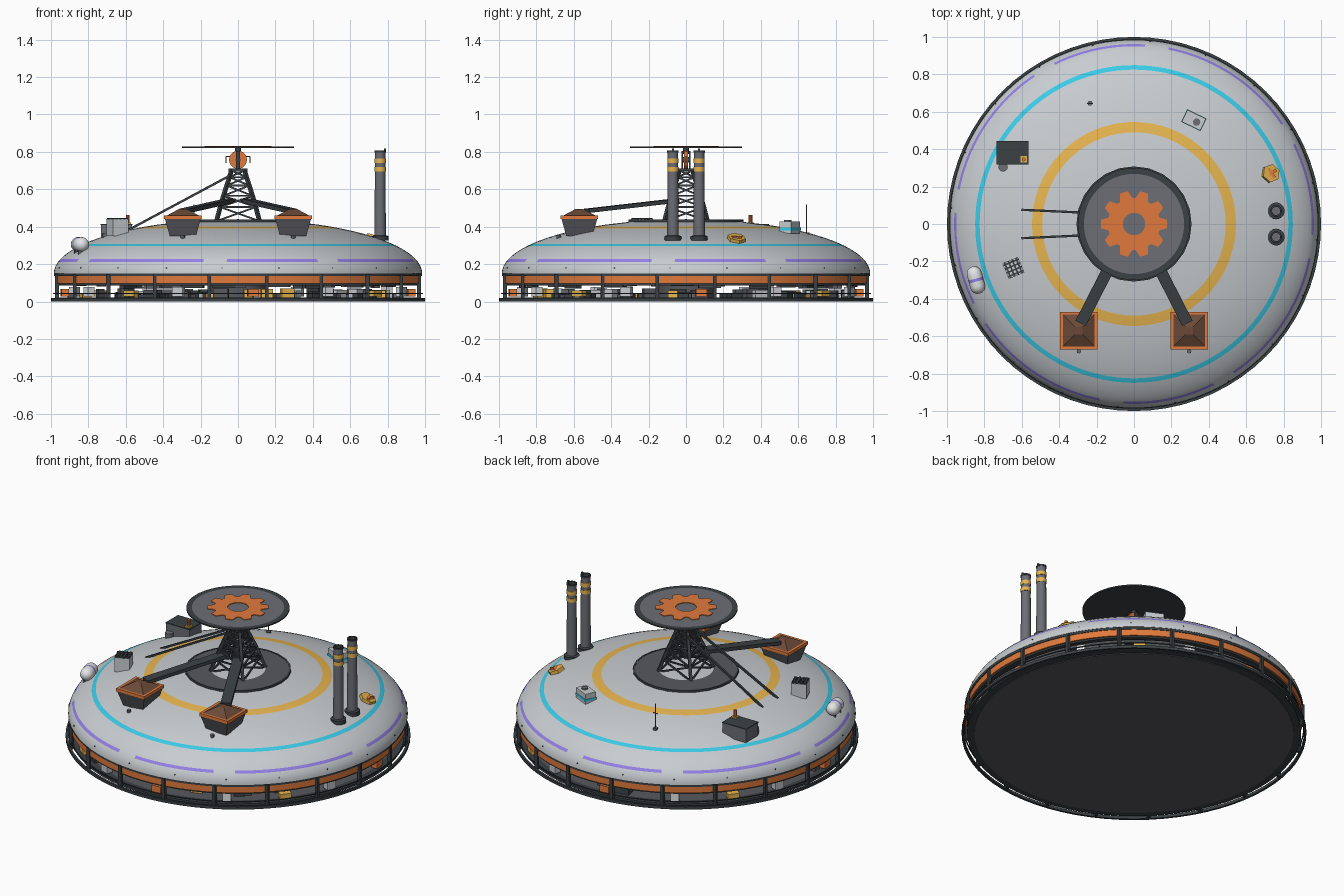
import bpy, bmesh, math, random
from math import sin, cos, pi, sqrt, radians
from mathutils import Vector, Matrix

if "Cube" in bpy.data.objects:
    bpy.data.objects.remove(bpy.data.objects["Cube"])
random.seed(4)

def material(name, hexcode):
    srgb = [int(hexcode[i:i + 2], 16) / 255 for i in (0, 2, 4)]
    col = [c / 12.92 if c < 0.04 else ((c + 0.055) / 1.055) ** 2.4 for c in srgb] + [1]
    m = bpy.data.materials.new(name)
    m.use_nodes = True
    m.diffuse_color = col
    m.node_tree.nodes["Principled BSDF"].inputs["Base Color"].default_value = col
    return m

SHELL = material("shell grey", "C8CDD1")
DARK = material("dark steel", "3B4144")
FLOOR = material("charcoal", "57585D")
GREY = material("mid grey", "6C6E75")
ORANGE = material("orange", "E07A3C")
GOLD = material("gold", "E8B650")
CYAN = material("cyan", "3CCFEC")
PURPLE = material("purple", "9A86F0")
BROWN = material("brown", "6B4A38")
WHITE = material("off white", "E4E6E7")

def finish(name, bm, mats, smooth=False, rule=None, loc=(0, 0, 0), rot=(0, 0, 0)):
    bmesh.ops.remove_doubles(bm, verts=bm.verts, dist=1e-5)
    bmesh.ops.recalc_face_normals(bm, faces=bm.faces)
    bm.normal_update()
    mesh = bpy.data.meshes.new(name)
    for m in mats:
        mesh.materials.append(m)
    if rule:
        for f in bm.faces:
            f.material_index = rule(f.calc_center_median(), f.normal)
    bm.to_mesh(mesh)
    bm.free()
    ob = bpy.data.objects.new(name, mesh)
    ob.location, ob.rotation_euler = loc, rot
    bpy.context.collection.objects.link(ob)
    if smooth:
        bpy.ops.object.select_all(action='DESELECT')
        ob.select_set(True)
        bpy.context.view_layer.objects.active = ob
        bpy.ops.object.shade_smooth_by_angle(angle=radians(35))
    return ob

def lathe(name, profile, mats, segs=72, closed=False, turn=0, smooth=True, **kw):
    """Spin (radius, z) points about the z axis."""
    bm = bmesh.new()
    rings = [[bm.verts.new((r * cos(turn + 2 * pi * i / segs), r * sin(turn + 2 * pi * i / segs), z))
              for i in range(segs)] for r, z in profile]
    pairs = list(zip(rings, rings[1:])) + ([(rings[-1], rings[0])] if closed else [])
    for a, b in pairs:
        for i in range(segs):
            j = (i + 1) % segs
            bm.faces.new((a[i], a[j], b[j], b[i]))
    return finish(name, bm, mats, smooth, **kw)

def band(name, r0, r1, z0, z1, mat, segs=72):
    return lathe(name, [(r0, z0), (r1, z0), (r1, z1), (r0, z1)], [mat], segs, closed=True)

def rod(name, r, z0, z1, mat, loc=(0, 0, 0), segs=16, rot=(0, 0, 0)):
    return lathe(name, [(0, z0), (r, z0), (r, z1), (0, z1)], [mat], segs, loc=loc, rot=rot)

def box(name, loc, size, mat, turn=0):
    bm = bmesh.new()
    bmesh.ops.create_cube(bm, size=1, matrix=Matrix.Diagonal((*size, 1)))
    return finish(name, bm, [mat], loc=loc, rot=(0, 0, turn))

def beams(name, pairs, w, h, mat):
    """Rectangular bars between pairs of points, joined in one object."""
    bm = bmesh.new()
    for p, q in pairs:
        p, q = Vector(p), Vector(q)
        d = q - p
        m = Matrix.Translation((p + q) / 2) @ d.to_track_quat('Z', 'Y').to_matrix().to_4x4()
        bmesh.ops.create_cube(bm, size=1, matrix=m @ Matrix.Diagonal((w, h, d.length, 1)))
    return finish(name, bm, [mat])

def dome_z(r):
    return 0.15 + 0.29 * sqrt(max(0, 1 - (r / 0.985) ** 2))

# Dome shell with painted rings and long and short dashes
def dome_paint(c, n):
    r = c.xy.length
    if c.z < 0.16:
        return 0
    if 0.49 < r < 0.545:
        return 1
    if 0.825 < r < 0.849:
        return 2
    if 0.95 < r < 0.962:
        a = (math.degrees(math.atan2(c.x, -c.y)) + 3.6) % 90
        return 3 if a < 30 or 37.5 < a < 82.5 else 0
    return 0

radii = [.985, .983, .975, .962, .95, .93, .9, .87, .849, .825,
         .79, .74, .68, .62, .545, .49, .42, .3, .15, 0]
lathe("dome", [(0, .15), (.985, .15)] + [(r, dome_z(r)) for r in radii[1:]],
      [SHELL, GOLD, CYAN, PURPLE], 144, turn=radians(1.4), rule=dome_paint)
rod("summit_plate", .302, .41, .436, FLOOR, segs=24)
band("summit_rim", .298, .308, .41, .438, DARK, 24)

# Underside ring, base and railings
band("eave", .93, .983, .136, .151, DARK)
band("orange_band", .945, .979, .096, .136, ORANGE)
band("lower_trim", .94, .97, .086, .096, DARK)
rod("floor", .925, .004, .02, FLOOR, segs=72)
band("floor_edge", .92, .968, .008, .022, DARK)
band("outer_curb", .986, 1, 0, .018, DARK)
band("rail", .982, .988, .04, .046, DARK)
posts, ties, bolts = [], [], []
for i in range(20):
    a = radians(9 + 18 * i)
    d = Vector((sin(a), -cos(a), 0))
    up = Vector((0, 0, 1))
    posts.append((d * .98 + up * .005, d * .98 + up * .145))
    ties.append((d * .95 + up * .012, d * .99 + up * .012))
    e = Vector((sin(a + radians(4)), -cos(a + radians(4)), 0))
    bolts.append((e * .97 + up * .18, e * .983 + up * .18))
beams("posts", posts, .02, .02, DARK)
beams("curb_ties", ties, .01, .01, DARK)
beams("bolts", bolts, .006, .006, DARK)

# Machinery seen in the open gap
palette = [DARK, DARK, DARK, GREY, FLOOR, FLOOR, SHELL, GOLD]
for i in range(80):
    a, r, h = random.uniform(0, 2 * pi), random.uniform(.55, .9), random.uniform(.015, .05)
    box("machine", (r * cos(a), r * sin(a), .02 + h / 2),
        (random.uniform(.03, .06), random.uniform(.03, .1), h), random.choice(palette), a)
for i in range(44):
    a, r, h = random.uniform(0, 2 * pi), random.uniform(.7, .93), random.uniform(.05, .08)
    box("hanging_duct", (r * cos(a), r * sin(a), .148 - h / 2), (.03, .12, h), random.choice(palette[:6]), a)
for k in range(4):
    for deg, w, h, mat in ((5, .06, .04, ORANGE), (-20, .06, .05, SHELL), (31, .05, .05, WHITE), (-38, .07, .03, GOLD)):
        a = radians(deg + 90 * k - 90)
        box("rim_module", (.93 * cos(a), .93 * sin(a), .028 + h / 2), (.04, w, h), mat, a)
rod("inner_core", .15, .02, .15, FLOOR, segs=32)

# Lattice mast
levels = [(.115, .43), (.095, .505), (.078, .565), (.06, .62), (.045, .665), (.036, .7)]
corners = [(1, 1), (-1, 1), (-1, -1), (1, -1)]
legs, braces = [], []
for (w0, z0), (w1, z1) in zip(levels, levels[1:]):
    for (ax, ay), (bx, by) in zip(corners, corners[1:] + corners[:1]):
        legs.append(((ax * w0, ay * w0, z0), (ax * w1, ay * w1, z1)))
        braces += [((ax * w0, ay * w0, z0), (bx * w1, by * w1, z1)),
                   ((bx * w0, by * w0, z0), (ax * w1, ay * w1, z1)),
                   ((ax * w1, ay * w1, z1), (bx * w1, by * w1, z1))]
beams("mast_legs", legs, .018, .018, DARK)
beams("mast_braces", braces, .009, .009, DARK)
box("mast_cap", (0, 0, .704), (.1, .09, .014), DARK)
rod("pulley_wheel", .048, -.012, .012, ORANGE, (0, 0, .758), 20, (pi / 2, 0, 0))
rod("pulley_hub", .014, -.02, .02, DARK, (0, 0, .758), 12, (pi / 2, 0, 0))
for s in (-1, 1):
    box("pulley_cheek", (0, s * .02, .755), (.022, .008, .1), DARK)
beams("pulley_guard", [((-.064, 0, .74), (-.064, 0, .775)), ((.064, 0, .74), (.064, 0, .775)),
                       ((-.064, 0, .775), (.064, 0, .775))], .005, .005, BROWN)
rod("rotor_shaft", .016, .79, .825, DARK)

# Top disc with gear emblem
lathe("top_disc", [(0, .82), (.3, .82), (.3, .828), (.268, .828), (0, .828)], [DARK, GREY], 48,
      rule=lambda c, n: int(n.z > .5 and c.xy.length < .268))
bm = bmesh.new()
teeth = [.178, .178, .178, .14, .14]
ring = []
for i in range(50):
    a = 2 * pi * (i - 1) / 50
    ring.append([bm.verts.new((r * cos(a), r * sin(a), z)) for r, z in
                 ((.06, .828), (teeth[i % 5], .828), (teeth[i % 5], .832), (.06, .832))])
for i in range(50):
    p, q = ring[i], ring[(i + 1) % 50]
    for k in range(4):
        bm.faces.new((p[k], q[k], q[(k + 1) % 4], p[(k + 1) % 4]))
finish("gear_plate", bm, [ORANGE])

# Booms, hoppers, chimney stacks and guy struts
def hopper_paint(c, n):
    return 1 if .438 < c.z < .462 and c.xy.length > .08 else (2 if c.z > .45 else 0)

def stack_paint(c, n):
    return 1 if .695 < c.z < .72 or .74 < c.z < .765 else (2 if c.z > .798 or c.z < .352 else 0)

q = sqrt(2)
for s in (-1, 1):
    beams("boom", [((s * .04, -.05, .54), (s * .285, -.53, .485))], .062, .022, DARK)
    lathe("hopper", [(0, .35), (.07 * q, .35), (.095 * q, .44), (.1 * q, .44), (.1 * q, .46),
                     (.085 * q, .46), (.02 * q, .495), (0, .495)], [FLOOR, ORANGE, BROWN], 4,
          turn=pi / 4, smooth=False, rule=hopper_paint, loc=(s * .295, -.57, 0))
    rod("hopper_foot", .012, .33, .355, GREY, (s * .295, -.68, 0), 8)
    lathe("chimney", [(0, .325), (.045, .325), (.045, .35), (.031, .354), (.028, .695), (.03, .695),
                      (.03, .72), (.028, .72), (.028, .74), (.03, .74), (.03, .765), (.028, .765),
                      (.028, .798), (.031, .798), (.031, .808), (.022, .808), (.022, .79), (0, .79)],
          [GREY, GOLD, DARK], 20, rule=stack_paint, loc=(.76, s * .07, 0))
    box("chimney_tip", (.785, s * .07, .808), (.01, .01, .02), DARK)
    beams("guy_strut", [((-.04, s * .05, .675), (-.6, s * .076, .375))], .012, .012, DARK)

# Roof equipment
box("cooling_unit", (-.65, .38, .367), (.165, .12, .084), GREY)
box("cooling_lid", (-.65, .38, .411), (.17, .125, .006), DARK)
rod("beacon", .01, .414, .462, ORANGE, (-.59, .345, 0), 10)
box("beacon_base", (-.59, .345, .418), (.035, .035, .008), GOLD)
rod("cooling_pipe", .025, .3, .365, GREY, (-.7, .305, 0), 12)
box("vent_box", (-.645, -.235, .395), (.09, .09, .09), SHELL, .4)
for i in range(4):
    for t in (0, pi / 2):
        o = Matrix.Rotation(.4 + t, 3, 'Z') @ Vector((0, -.033 + .022 * i, 0))
        box("vent_slat", (-.645 + o.x, -.235 + o.y, .442), (.09, .009, .008), DARK, .4 + t)
caps = [(.04 * cos(t), .035 + .04 * sin(t)) for t in (0, pi / 8, pi / 4, 3 * pi / 8, pi / 2)]
lathe("storage_tank", [(r, -z) for r, z in caps[::-1]] + [(.04, -.008), (.04, .008)] + caps,
      [WHITE, PURPLE], 20, loc=(-.845, -.3, .305), rot=(pi / 2, 0, radians(15)),
      rule=lambda c, n: int(abs(c.z) < .008))
for s in (-1, 1):
    box("tank_leg", (-.845 - s * .01, -.3 + s * .04, .265), (.04, .015, .05), GREY, .26)
box("hatch_house", (.32, .555, .396), (.11, .07, .064), SHELL, -.45)
box("hatch_stripe", (.32, .555, .388), (.115, .075, .014), CYAN, -.45)
rod("hatch_dome", .02, .428, .435, GREY, (.335, .545, 0), 12)
rod("pad", .05, -.01, .012, GOLD, (.73, .27, .335), 6, (0, .42, .35))
for t in (0, pi / 2):
    box("pad_mark", (.735, .272, .344), (.06, .016, .012), ORANGE, .6 + t)
rod("antenna", .003, .35, .52, GREY, (-.235, .645, 0), 6)
rod("antenna_base", .014, .35, .368, GREY, (-.235, .645, 0), 8)
box("antenna_bar", (-.235, .645, .46), (.03, .005, .005), GREY)
